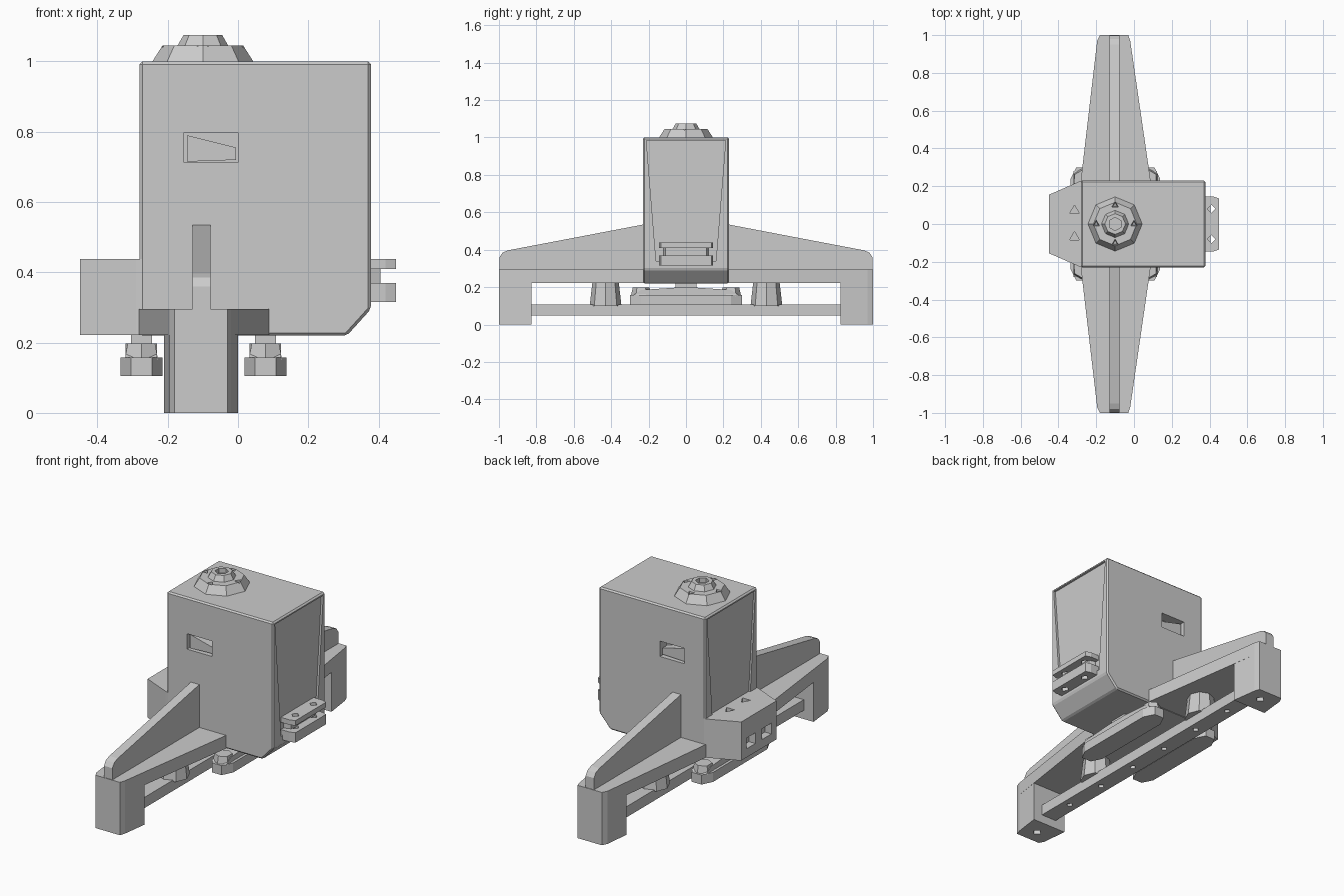
import bpy, bmesh, math
from mathutils import Matrix, Vector

cube = bpy.data.objects.get("Cube")
if cube:
    bpy.data.objects.remove(cube, do_unlink=True)

grey = bpy.data.materials.new("plain grey")
grey.use_nodes = True
GREY = (0.6, 0.6, 0.6, 1)
grey.diffuse_color = GREY
grey.node_tree.nodes["Principled BSDF"].inputs["Base Color"].default_value = GREY


def finish(name, bm):
    bmesh.ops.recalc_face_normals(bm, faces=bm.faces)
    mesh = bpy.data.meshes.new(name)
    bm.to_mesh(mesh)
    bm.free()
    mesh.materials.append(grey)
    ob = bpy.data.objects.new(name, mesh)
    bpy.context.scene.collection.objects.link(ob)
    return ob


def prism(name, pts, axis, lo, hi):
    """Extrude a 2D outline along one axis."""
    place = {"x": lambda a, b, t: (t, a, b),
             "y": lambda a, b, t: (a, t, b),
             "z": lambda a, b, t: (a, b, t)}[axis]
    bm = bmesh.new()
    low = [bm.verts.new(place(a, b, lo)) for a, b in pts]
    high = [bm.verts.new(place(a, b, hi)) for a, b in pts]
    bm.faces.new(low)
    bm.faces.new(high)
    for i in range(len(pts)):
        j = (i + 1) % len(pts)
        bm.faces.new((low[i], low[j], high[j], high[i]))
    return finish(name, bm)


def box(name, x0, x1, y0, y1, z0, z1):
    return prism(name, [(x0, y0), (x1, y0), (x1, y1), (x0, y1)], "z", z0, z1)


def cone(name, x, y, z0, z1, r0, r1, sides=8):
    bm = bmesh.new()
    bmesh.ops.create_cone(bm, cap_ends=True, segments=sides, radius1=r0, radius2=r1,
                          depth=z1 - z0, matrix=Matrix.Translation((x, y, (z0 + z1) / 2)))
    return finish(name, bm)


def cut(ob, *cutters):
    for c in cutters:
        c.hide_render = True
        mod = ob.modifiers.new("cut", "BOOLEAN")
        mod.operation = "DIFFERENCE"
        mod.solver = "EXACT"
        mod.object = c
        bpy.context.view_layer.objects.active = ob
        bpy.ops.object.modifier_apply(modifier=mod.name)
        bpy.data.objects.remove(c, do_unlink=True)


# Main housing with a chamfered lower edge and softened corners
body = prism("housing", [(-.28, .22), (.31, .22), (.378, .295), (.378, 1), (-.28, 1)],
             "y", -.23, .23)
bev = body.modifiers.new("soft edges", "BEVEL")
bev.width = .008
bev.segments = 1
bpy.context.view_layer.objects.active = body
bpy.ops.object.modifier_apply(modifier=bev.name)

# Tapered shallow recesses on both ends, and a window on each broad face
recess = [(-.16, .34), (.16, .34), (.212, .985), (-.212, .985)]
cut(body, prism("end_cut", recess, "x", .366, .5),
    prism("end_cut", recess, "x", -.5, -.27))
for s in (-1, 1):
    y0, y1 = sorted((s * .17, s * .3))
    cut(body, box("window_cut", -.153, 0, y0, y1, .712, .798))
    y0, y1 = sorted((s * .16, s * .215))
    prism("window_latch", [(-.145, .715), (-.005, .72), (-.005, .755), (-.145, .79)],
          "y", y0, y1)

# Stepped cap with a hexagonal socket and four pits
CX = -.1
cap = cone("cap_base", CX, 0, .99, 1.045, .15, .115)
cut(cap, *[cone("pit", CX + .1 * math.cos(a), .1 * math.sin(a), 1.015, 1.08, .012, .03, 3)
           for a in [i * math.pi / 2 for i in range(4)]])
knob = cone("cap_knob", CX, 0, 1.04, 1.075, .075, .055)
cut(knob, cone("socket", CX, 0, 1.05, 1.1, .035, .035, 6))

# Tapered side pod with slots
pod = prism("side_pod", [(-.27, -.23), (-.27, .23), (-.29, .225), (-.45, .155),
                         (-.45, -.155), (-.29, -.225)], "z", .222, .438)
for s in (-1, 1):
    y = s * .07
    cut(pod, cone("pod_pit", -.315, y, .39, .5, .03, .03, 3),
        box("pod_slot", -.5, -.41, y - .04, y + .04, .27, .33))

# Latch bars on the opposite end
for name, x1, z0, z1, w in (("latch_lower", .45, .315, .37, .145),
                            ("latch_core", .405, .365, .415, .12),
                            ("latch_upper", .45, .41, .438, .145)):
    bar = prism(name, [(.35, -w), (x1 - .03, -w), (x1, -w + .01), (x1, w - .01),
                       (x1 - .03, w), (.35, w)], "z", z0, z1)
    if name != "latch_core":
        for s in (-1, 1):
            cut(bar, cone("latch_hole", .41, s * .08, .25, .5, .022, .022, 4))

# Arms, stiffening ribs, end legs and posts, mirrored front to back
for s, side in ((-1, "front"), (1, "back")):
    tip = [(-.02, s * .97), (-.03, s), (-.18, s), (-.195, s * .97)]
    prism(side + "_arm", [(-.285, s * .2), (.092, s * .2)] + tip, "z", .222, .295)
    leg = prism(side + "_leg", [(-.21, s * .825), (0, s * .825)] + tip, "z", 0, .24)
    cut(leg, cone("foot_hole", CX, s * .92, -.05, .03, .025, .025, 4))
    prism(side + "_rib", [(s * .2, .25), (s * .2, .54), (s * .95, .397), (s * .98, .385),
                          (s * .997, .36), (s * .997, .25)], "x", -.13, -.078)
    cone(side + "_post", CX, s * .43, .1, .23, .085, .07)

# Lower rail with a row of holes
rail = box("lower_rail", -.15, -.055, -.84, .84, .048, .108)
for i in range(6):
    cut(rail, cone("rail_hole", CX, -.65 + i * .26, .03, .08, .018, .018, 4))

# Oblong links hung on either side, with an end knob at each tip
for x, side in ((-.275, "right"), (.078, "left")):
    prism(side + "_link", [(x - .06, -.24), (x - .03, -.3), (x + .03, -.3), (x + .06, -.24),
                           (x + .06, .24), (x + .03, .3), (x - .03, .3), (x - .06, .24)],
          "z", .105, .158)
    prism(side + "_link_top", [(-.28, .158), (.28, .158), (.24, .185), (.06, .197),
                               (-.06, .197), (-.24, .185)], "x", x - .045, x + .045)
    for s in (-1, 1):
        cone(side + "_link_knob", x, s * .24, .15, .197, .055, .045, 6)
    box(side + "_link_hanger", x - .03, x + .03, -.055, .055, .19, .23)
